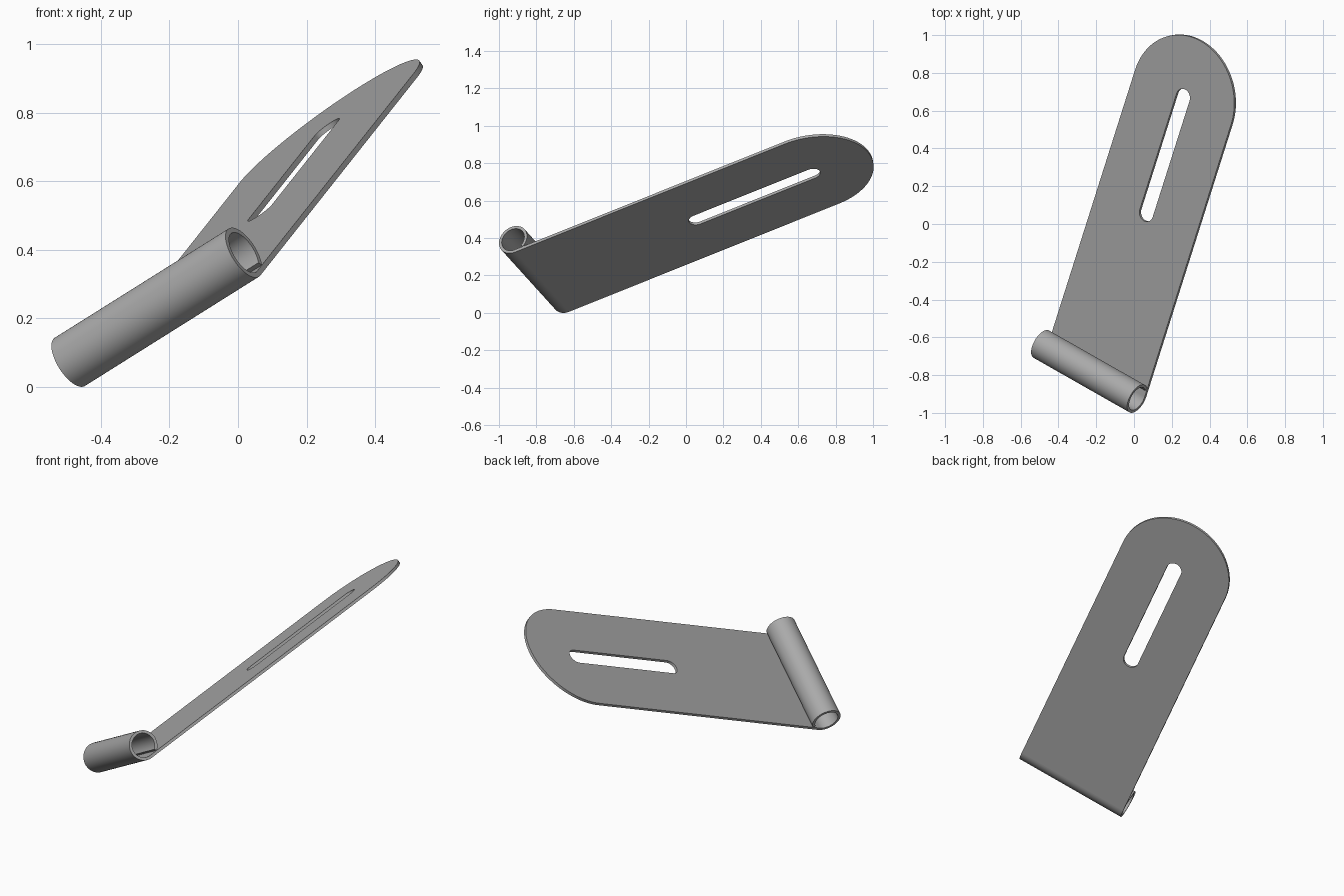
import bpy, bmesh
from math import pi, cos, sin, acos
from mathutils import Matrix, Vector

cube = bpy.data.objects.get("Cube")
if cube:
    bpy.data.objects.remove(cube)

R = 0.083        # outer radius of the rolled barrel
T = 0.016        # sheet thickness
HALF = 0.333     # half the sheet width
LENGTH = 1.62    # barrel axis to centre of the rounded end
SLOT_R, SLOT_LEN = 0.045, 0.69

# Tilted frame: x along the barrel, y along the plate, z out of the plate
u = Vector((0.763, -0.434, 0.479)).normalized()
v = Vector((0.2845, 0.889, 0.358))
v = (v - u * v.dot(u)).normalized()
w = u.cross(v)
frame = Matrix((u, v, w)).transposed().to_4x4()
frame.translation = (-0.237, -0.7805, 0.232)

steel = bpy.data.materials.new("grey steel")
steel.use_nodes = True
grey = (0.40, 0.40, 0.40, 1)
steel.diffuse_color = grey
steel.node_tree.nodes["Principled BSDF"].inputs["Base Color"].default_value = grey


def arc(cx, cy, r, start, end, steps):
    angles = [start + (end - start) * i / steps for i in range(steps + 1)]
    return [(cx + r * cos(a), cy + r * sin(a)) for a in angles]


def finish(obj):
    bpy.ops.object.select_all(action="DESELECT")
    obj.select_set(True)
    bpy.context.view_layer.objects.active = obj
    if obj.type == "CURVE":
        bpy.ops.object.convert(target="MESH")
        obj = bpy.context.object
    bm = bmesh.new()
    bm.from_mesh(obj.data)
    bmesh.ops.remove_doubles(bm, verts=bm.verts, dist=1e-5)
    bmesh.ops.recalc_face_normals(bm, faces=bm.faces)
    bm.to_mesh(obj.data)
    bm.free()
    obj.data.materials.clear()
    obj.data.materials.append(steel)
    bpy.ops.object.shade_smooth_by_angle(angle=pi / 6)


# Flat plate with a rounded end and a long slot
outline = [(-HALF, 0), (HALF, 0)] + arc(0, LENGTH, HALF, 0, pi, 64)
slot = (arc(0, LENGTH, SLOT_R, 0, pi, 20)
        + arc(0, LENGTH - SLOT_LEN, SLOT_R, pi, 2 * pi, 20))
curve = bpy.data.curves.new("slotted_plate", "CURVE")
curve.dimensions = "2D"
curve.fill_mode = "BOTH"
curve.extrude = T / 2
for points in (outline, slot):
    spline = curve.splines.new("POLY")
    spline.points.add(len(points) - 1)
    for p, (x, y) in zip(spline.points, points):
        p.co = (x, y, 0, 1)
    spline.use_cyclic_u = True
plate = bpy.data.objects.new("slotted_plate", curve)
bpy.context.collection.objects.link(plate)
plate.matrix_world = frame @ Matrix.Translation((0, 0, T / 2 - R))
finish(plate)

# Rolled barrel: the sheet curls round until it meets the plate again
start = -pi / 2
end = start - 2 * pi + acos((R - T) / R)
outer = arc(0, 0, R, start, end, 72)
inner = arc(0, 0, R - T, start, end, 72)
bm = bmesh.new()
rings = [[[bm.verts.new((x, y, z)) for y, z in path] for path in (outer, inner)]
         for x in (-HALF, HALF)]
(o0, i0), (o1, i1) = rings
for k in range(len(outer) - 1):
    for a, b in ((o0, o1), (o1, i1), (i1, i0), (i0, o0)):
        bm.faces.new((a[k], a[k + 1], b[k + 1], b[k]))
bm.faces.new((o0[-1], o1[-1], i1[-1], i0[-1]))
mesh = bpy.data.meshes.new("rolled_barrel")
bm.to_mesh(mesh)
bm.free()
barrel = bpy.data.objects.new("rolled_barrel", mesh)
bpy.context.collection.objects.link(barrel)
barrel.matrix_world = frame
finish(barrel)
